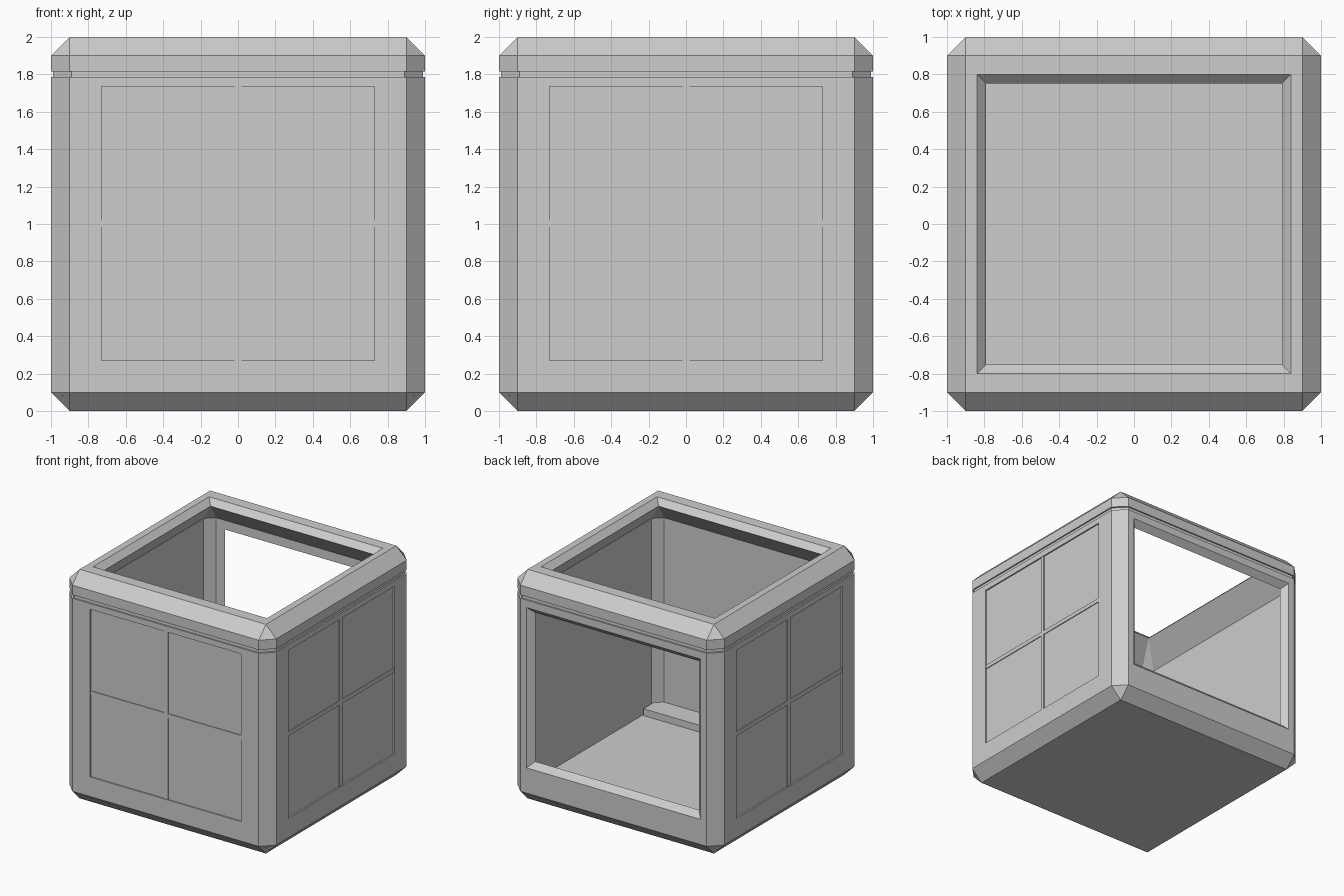
import bpy
import bmesh
from mathutils import Vector, Matrix

old = bpy.data.objects.get("Cube")
if old:
    bpy.data.objects.remove(old, do_unlink=True)

# Single material
grey = bpy.data.materials.new("light_grey")
grey.use_nodes = True
grey.diffuse_color = (0.61, 0.61, 0.61, 1)
grey.node_tree.nodes["Principled BSDF"].inputs["Base Color"].default_value = (0.61, 0.61, 0.61, 1)


def finish(bm, name):
    bmesh.ops.recalc_face_normals(bm, faces=bm.faces[:])
    mesh = bpy.data.meshes.new(name)
    bm.to_mesh(mesh)
    bm.free()
    mesh.materials.append(grey)
    obj = bpy.data.objects.new(name, mesh)
    bpy.context.collection.objects.link(obj)
    return obj


def chamfered_block(name, scale, z0, z1):
    """Slice, between two heights, of a cube with chamfered edges."""
    bm = bmesh.new()
    bmesh.ops.create_cube(bm, size=2)
    bmesh.ops.bevel(bm, geom=bm.edges[:], offset=0.1, segments=1, affect='EDGES')
    bmesh.ops.transform(bm, verts=bm.verts[:],
                        matrix=Matrix.Translation((0, 0, 1)) @ Matrix.Diagonal((scale, scale, 1, 1)))
    for z, up in ((z0, -1), (z1, 1)):
        if 0 < z < 2:
            cut = bmesh.ops.bisect_plane(bm, geom=bm.verts[:] + bm.edges[:] + bm.faces[:],
                                         plane_co=(0, 0, z), plane_no=(0, 0, up), clear_outer=True)
            rim = [e for e in cut["geom_cut"] if isinstance(e, bmesh.types.BMEdge)]
            bmesh.ops.contextual_create(bm, geom=rim)
    return finish(bm, name)


def frustum(name, *sections, to_back=False):
    """Stack of sections (half_x, half_y, height, corner cut), optionally turned to point at +y."""
    bm = bmesh.new()
    rings = []
    for hx, hy, h, c in sections:
        corners = ((hx, -hy + c), (hx, hy - c), (hx - c, hy), (-hx + c, hy),
                   (-hx, hy - c), (-hx, -hy + c), (-hx + c, -hy), (hx - c, -hy))
        rings.append([bm.verts.new((x, y, h)) for x, y in corners])
    bm.faces.new(rings[0])
    bm.faces.new(rings[-1])
    for low, high in zip(rings, rings[1:]):
        for i in range(8):
            j = (i + 1) % 8
            bm.faces.new((low[i], low[j], high[j], high[i]))
    bmesh.ops.remove_doubles(bm, verts=bm.verts[:], dist=0.0001)
    if to_back:
        for v in bm.verts:
            v.co = Vector((v.co.x, v.co.z, v.co.y + 1.02))
    return finish(bm, name)


def box(name, lo, hi):
    bm = bmesh.new()
    lo, hi = Vector(lo), Vector(hi)
    bmesh.ops.create_cube(bm, size=1)
    for v in bm.verts:
        v.co = Vector([(lo[i] + hi[i]) / 2 + v.co[i] * (hi[i] - lo[i]) for i in range(3)])
    return finish(bm, name)


def carve(targets, cutter):
    cutter.hide_render = True
    for target in targets:
        mod = target.modifiers.new("carve", 'BOOLEAN')
        mod.operation = 'DIFFERENCE'
        mod.solver = 'EXACT'
        mod.object = cutter
        bpy.context.view_layer.objects.active = target
        bpy.ops.object.modifier_apply(modifier=mod.name)
    bpy.data.objects.remove(cutter, do_unlink=True)


body = chamfered_block("body", 1, 0, 1.785)
collar = chamfered_block("collar", 0.988, 1.785, 1.815)
lid = chamfered_block("lid_frame", 1, 1.815, 2)

# Thin-walled room with cut corners, closing in under the lid's opening
carve((body, collar, lid), frustum("room", (0.95, 0.95, 0.08, 0.07),
                                   (0.95, 0.95, 1.75, 0.07), (0.79, 0.75, 1.95, 0)))

# Flared rims of the top opening and the open back
carve((lid,), frustum("lid_flare", (0.78, 0.74, 1.94, 0), (0.85, 0.81, 2.01, 0)))
carve((body,), frustum("back_flare", (0.78, 0.64, 0.94, 0), (0.85, 0.71, 1.01, 0), to_back=True))


def recess(a0, a1, z0, z1, depth):
    """Shallow recess at the same place on the front and on both sides."""
    carve((body,), box("front_recess", (a0, -1.1, z0), (a1, -depth, z1)))
    carve((body,), box("left_recess", (depth, a0, z0), (1.1, a1, z1)))
    carve((body,), box("right_recess", (-1.1, a0, z0), (-depth, a1, z1)))


# Window panels with four deeper panes each
recess(-0.73, 0.73, 0.27, 1.735, 0.995)
for a0, a1 in ((-0.73, -0.018), (0.018, 0.73)):
    for z0, z1 in ((0.27, 0.985), (1.02, 1.735)):
        recess(a0, a1, z0, z1, 0.988)

# Low ledge inside, along the front wall
box("inner_ledge", (-0.94, -0.95, 0.08), (0.94, -0.755, 0.14))
